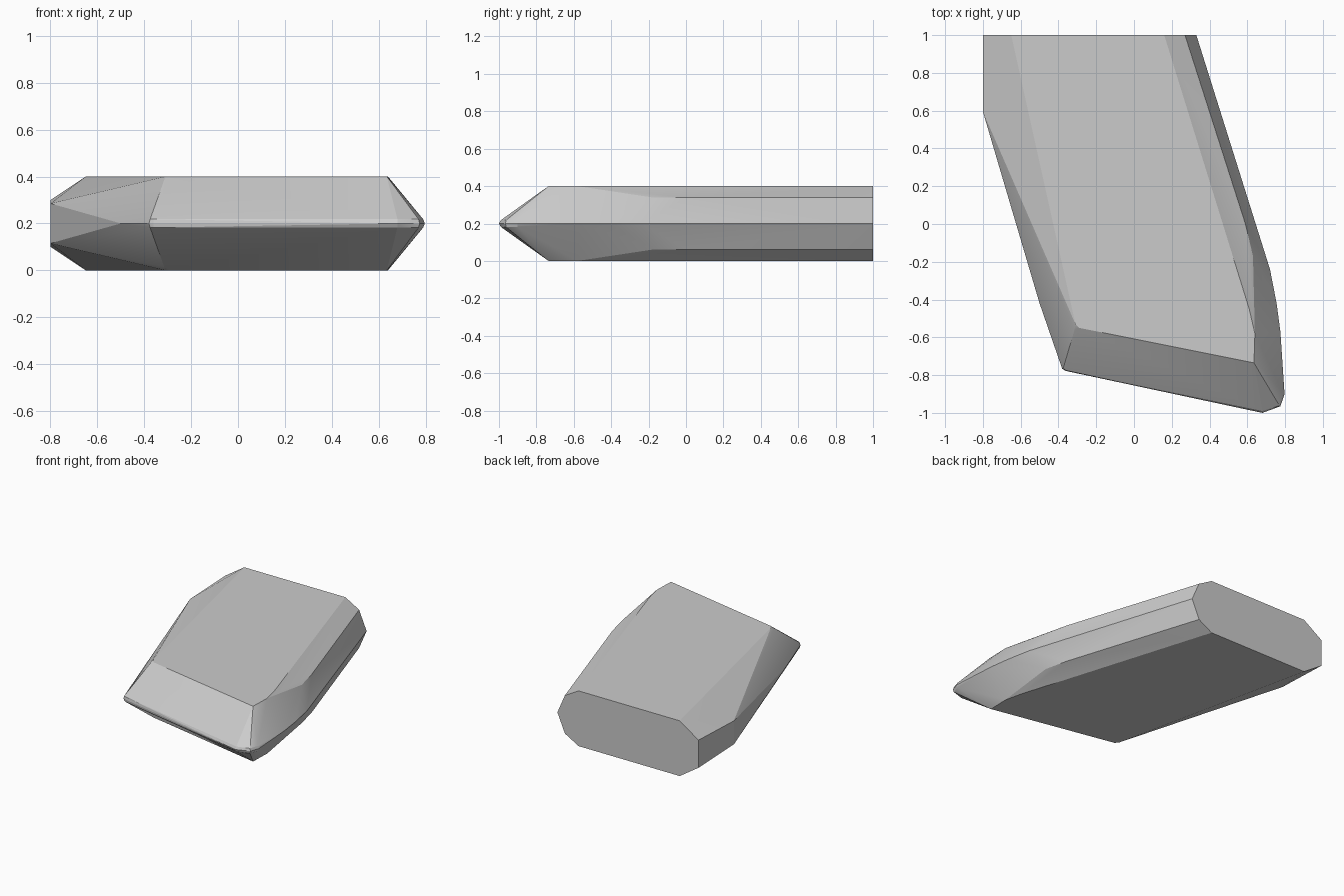
import bpy, bmesh, math

if "Cube" in bpy.data.objects:
    bpy.data.objects.remove(bpy.data.objects["Cube"])

# Upper half of the slab: each ring is (height above mid plane, outline points)
MID = 0.2
rings = [
    # flat top outline
    (0.20, [(-0.65, 1), (0.16, 1), (0.61, -0.45), (0.64, -0.58),
            (0.635, -0.735), (-0.29, -0.55), (-0.31, -0.53)]),
    # softened shoulder along the front and the right side
    (0.185, [(-0.315, -0.56), (0.64, -0.755), (0.65, -0.74)]),
    (0.138, [(0.27, 1), (0.59, 0.0), (0.63, -0.17)]),
    # cut-off left side
    (0.10, [(-0.8, 1)]),
    (0.085, [(-0.8, 0.595)]),
    # thin rim along the front edge and nose
    (0.018, [(-0.375, -0.765), (-0.36, -0.775), (0.68, -0.99),
             (0.77, -0.962), (0.79, -0.90)]),
    # widest outline
    (0.0, [(0.33, 1), (0.66, -0.05), (0.72, -0.24), (0.755, -0.42),
           (0.775, -0.57), (0.797, -0.90), (0.775, -0.965), (0.68, -1.0),
           (-0.36, -0.778), (-0.38, -0.767), (-0.5, -0.42)]),
]

# Mirror the rings through the mid plane and wrap them in one convex skin
bm = bmesh.new()
for h, outline in rings:
    for s in ((1, -1) if h else (1,)):
        for x, y in outline:
            bm.verts.new((x, y, MID + s * h))
bmesh.ops.convex_hull(bm, input=bm.verts[:])
bmesh.ops.delete(bm, geom=[v for v in bm.verts if not v.link_faces], context='VERTS')
bmesh.ops.dissolve_limit(bm, angle_limit=math.radians(0.5),
                         verts=bm.verts[:], edges=bm.edges[:])
bmesh.ops.recalc_face_normals(bm, faces=bm.faces[:])

mesh = bpy.data.meshes.new("bevelled_slab")
bm.to_mesh(mesh)
bm.free()
slab = bpy.data.objects.new("bevelled_slab", mesh)
bpy.context.collection.objects.link(slab)

# Soft shading on the rounded side, crisp main edges
bpy.context.view_layer.objects.active = slab
slab.select_set(True)
bpy.ops.object.shade_smooth_by_angle(angle=math.radians(15))
